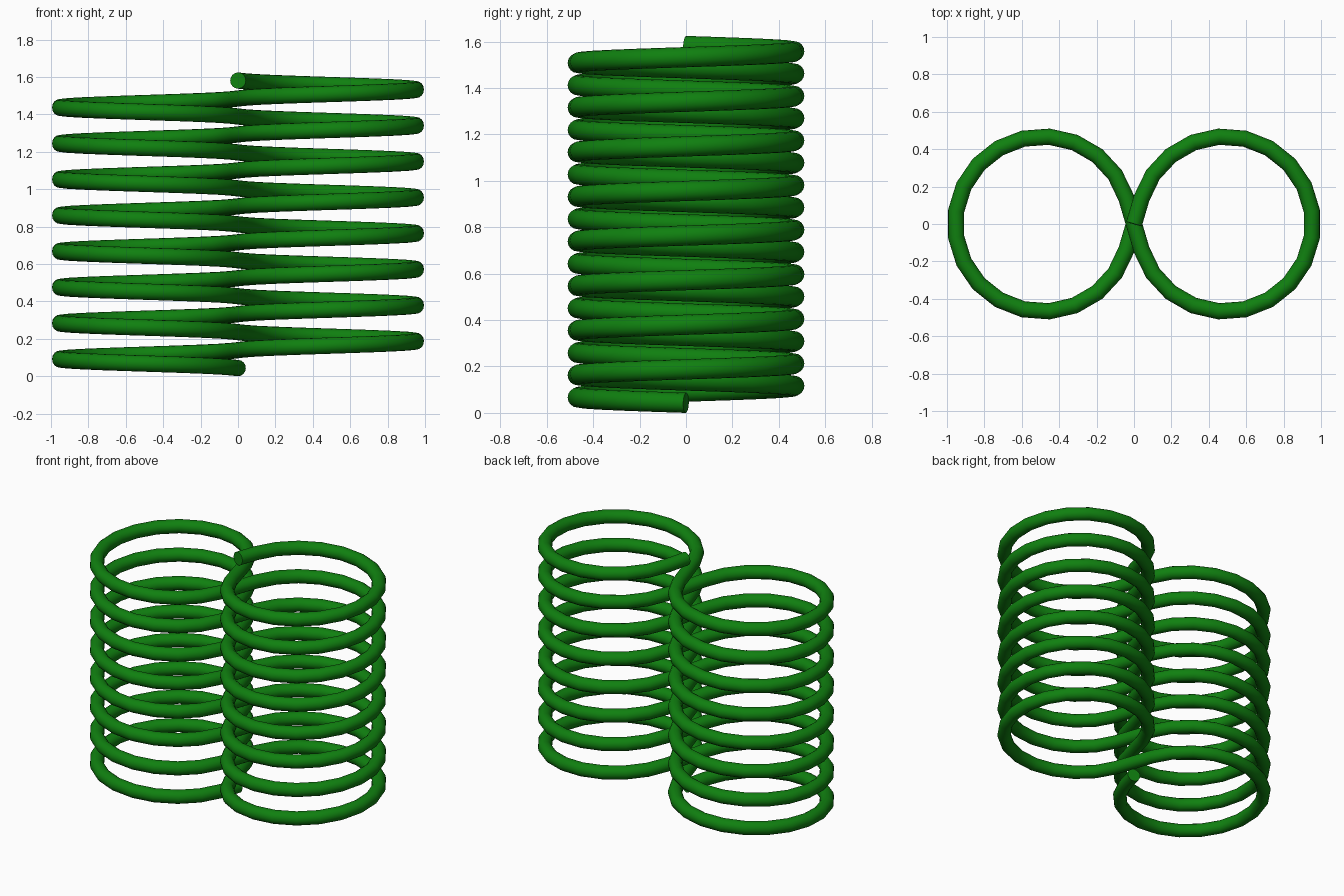
import bpy, bmesh, math
from mathutils import Vector

if "Cube" in bpy.data.objects:
    bpy.data.objects.remove(bpy.data.objects["Cube"])

TURNS = 16          # alternating left and right loops
STEPS = 21          # straight segments per loop
CENTRE, RADIUS = 0.488, 0.468
TUBE, SIDES = 0.0435, 16
Z0, Z1 = 0.0435, 1.581

# Rising figure-eight path: each loop leaves the middle at the front, returns from the back
path = []
total = TURNS * STEPS
for i in range(total + 1):
    loop, k = divmod(i, STEPS)
    side = -1 if loop % 2 == 0 else 1
    z = Z0 + (Z1 - Z0) * i / total
    if k == 0:
        path.append(Vector((0, 0, z)))
    else:
        a = math.pi + 2 * math.pi * k / STEPS
        path.append(Vector((side * (CENTRE + RADIUS * math.cos(a)),
                            RADIUS * math.sin(a), z)))

# Sweep a round section along the path
bm = bmesh.new()
rings = []
for i, p in enumerate(path):
    tangent = (path[min(i + 1, total)] - path[max(i - 1, 0)]).normalized()
    across = tangent.cross(Vector((0, 0, 1))).normalized()
    up = across.cross(tangent)
    rings.append([bm.verts.new(p + TUBE * (math.cos(t) * across + math.sin(t) * up))
                  for t in (2 * math.pi * j / SIDES for j in range(SIDES))])
for a, b in zip(rings, rings[1:]):
    for j in range(SIDES):
        n = (j + 1) % SIDES
        bm.faces.new((a[j], a[n], b[n], b[j]))
# End caps
bm.faces.new(rings[0])
bm.faces.new(rings[-1])
bmesh.ops.recalc_face_normals(bm, faces=bm.faces)

mesh = bpy.data.meshes.new("double_coil")
bm.to_mesh(mesh)
bm.free()
coil = bpy.data.objects.new("double_coil", mesh)
bpy.context.collection.objects.link(coil)

green = bpy.data.materials.new("green")
green.diffuse_color = (0.005, 0.216, 0.005, 1)
green.use_nodes = True
green.node_tree.nodes["Principled BSDF"].inputs["Base Color"].default_value = green.diffuse_color
mesh.materials.append(green)

bpy.context.view_layer.objects.active = coil
coil.select_set(True)
bpy.ops.object.shade_smooth_by_angle(angle=math.radians(35))
